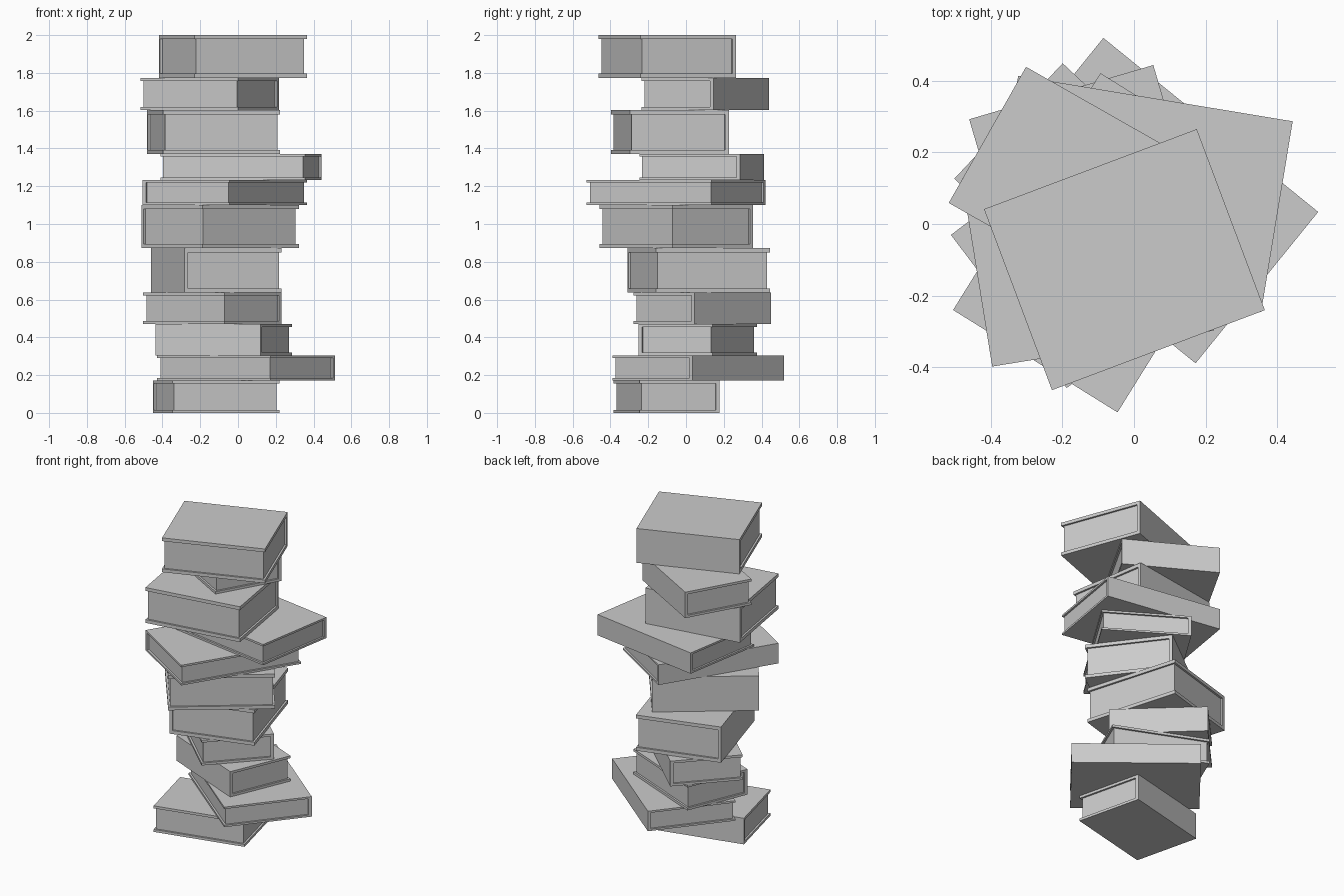
import bpy, bmesh
from math import radians
from mathutils import Matrix

if "Cube" in bpy.data.objects:
    bpy.data.objects.remove(bpy.data.objects["Cube"])

INSET = 0.012   # pages set back from the cover edges
SPINE = 0.02    # spine board thickness


def box(name, x0, x1, y0, y1, z0, z1, frame):
    bm = bmesh.new()
    bmesh.ops.create_cube(bm, size=1)
    size = Matrix.Diagonal((x1 - x0, y1 - y0, z1 - z0, 1))
    centre = Matrix.Translation(((x0 + x1) / 2, (y0 + y1) / 2, (z0 + z1) / 2))
    bmesh.ops.transform(bm, matrix=frame @ centre @ size, verts=bm.verts)
    mesh = bpy.data.meshes.new(name)
    bm.to_mesh(mesh)
    bm.free()
    bpy.context.collection.objects.link(bpy.data.objects.new(name, mesh))


def book(i, x, y, angle, w, d, spine, z0, z1):
    """Book with its nearest corner at (x, y), turned by angle degrees."""
    frame = Matrix.Translation((x, y, 0)) @ Matrix.Rotation(radians(angle), 4, 'Z')
    t = 0.095 * (z1 - z0)
    # covers
    box(f"book_{i}_bottom_cover", 0, w, 0, d, z0, z0 + t, frame)
    box(f"book_{i}_top_cover", 0, w, 0, d, z1 - t, z1, frame)
    # spine on one side, pages filling up to it and inset elsewhere
    s = [0, w, 0, d]
    p = [INSET, w - INSET, INSET, d - INSET]
    if spine == 'left':
        s[1] = p[0] = SPINE
    elif spine == 'right':
        s[0] = p[1] = w - SPINE
    else:
        s[2] = p[3] = d - SPINE
    box(f"book_{i}_spine", *s, z0 + t, z1 - t, frame)
    box(f"book_{i}_pages", *p, z0 + t, z1 - t, frame)


# corner x, corner y, angle, width, depth, spine side, top height
STACK = [
    (-0.347, -0.383, 13.7, 0.583, 0.436, 'back', 0.172),
    (0.172, -0.389, 51.0, 0.544, 0.772, 'right', 0.304),
    (0.119, -0.251, 67.0, 0.424, 0.605, 'left', 0.471),
    (-0.071, -0.278, 46.8, 0.442, 0.591, 'right', 0.637),
    (-0.283, -0.310, 16.4, 0.536, 0.628, 'left', 0.872),
    (-0.188, -0.458, 37.1, 0.639, 0.536, 'back', 1.100),
    (-0.046, -0.526, 58.1, 0.779, 0.541, 'back', 1.233),
    (0.355, -0.246, 80.6, 0.540, 0.777, 'right', 1.370),
    (-0.396, -0.398, 9.2, 0.627, 0.531, 'back', 1.603),
    (0.000, -0.235, 60.4, 0.437, 0.595, 'right', 1.774),
    (-0.229, -0.464, 20.6, 0.635, 0.540, 'back', 2.000),
]

base = 0.0
for i, (*spec, top) in enumerate(STACK, 1):
    book(i, *spec, base, top)
    base = top
